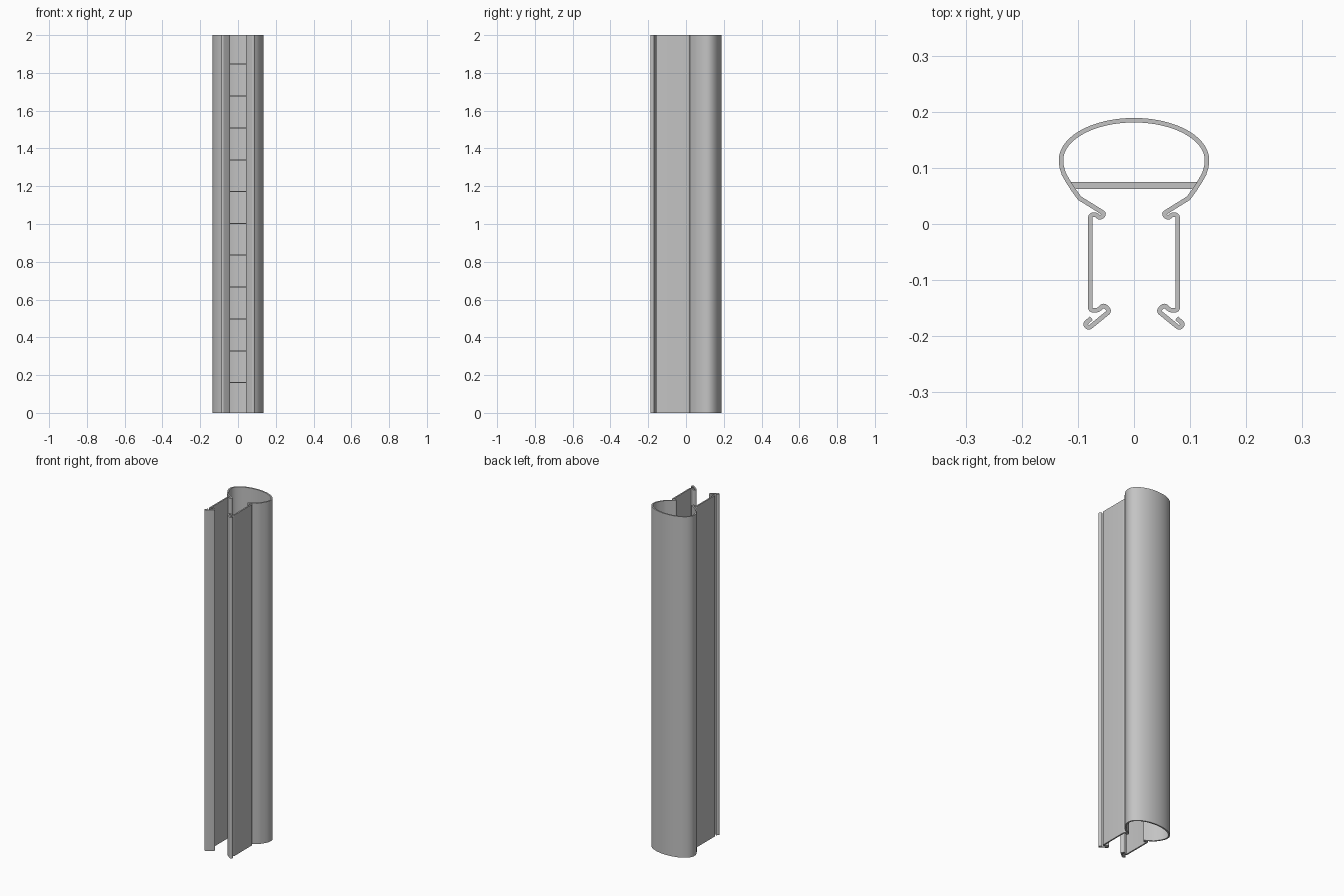
import bpy, bmesh, math
from mathutils import Vector

if "Cube" in bpy.data.objects:
    bpy.data.objects.remove(bpy.data.objects["Cube"])

HEIGHT = 2.0
WALL = 0.008

metal = bpy.data.materials.new("grey_metal")
metal.use_nodes = True
metal.diffuse_color = (0.55, 0.55, 0.55, 1)
metal.node_tree.nodes["Principled BSDF"].inputs["Base Color"].default_value = (0.55, 0.55, 0.55, 1)


def rounded(corners):
    """Round each (x, y, radius) corner of an open path."""
    pts = [Vector(c[:2]) for c in corners]
    out = [pts[0]]
    for i in range(1, len(pts) - 1):
        p, r = pts[i], corners[i][2]
        if r == 0:
            out.append(p)
            continue
        ends = []
        for q in (pts[i - 1], pts[i + 1]):
            d = q - p
            ends.append(p + d.normalized() * min(r, d.length * 0.48))
        for k in range(7):
            t = k / 6
            out.append(ends[0] * (1 - t) ** 2 + p * 2 * t * (1 - t) + ends[1] * t * t)
    return out + [pts[-1]]


def extrude_sheet(name, path):
    """Thicken an open path into a sheet and extrude it upwards."""
    bm = bmesh.new()
    rings = []
    for i, p in enumerate(path):
        a = (p - path[i - 1]).normalized() if i else None
        b = (path[i + 1] - p).normalized() if i < len(path) - 1 else None
        a, b = a or b, b or a
        na, nb = Vector((-a.y, a.x)), Vector((-b.y, b.x))
        n = (na + nb).normalized()
        off = n * (WALL / 2 / max(n.dot(na), 0.6))
        l, r = p + off, p - off
        rings.append([bm.verts.new((q.x, q.y, z)) for q, z in
                      ((l, 0), (r, 0), (r, HEIGHT), (l, HEIGHT))])
    for u, v in zip(rings, rings[1:]):
        for k in range(4):
            j = (k + 1) % 4
            bm.faces.new((u[k], u[j], v[j], v[k]))
    bm.faces.new(rings[0])
    bm.faces.new(rings[-1])
    bmesh.ops.recalc_face_normals(bm, faces=bm.faces)
    mesh = bpy.data.meshes.new(name)
    bm.to_mesh(mesh)
    bm.free()
    mesh.materials.append(metal)
    obj = bpy.data.objects.new(name, mesh)
    bpy.context.collection.objects.link(obj)
    bpy.ops.object.select_all(action='DESELECT')
    obj.select_set(True)
    bpy.context.view_layer.objects.active = obj
    bpy.ops.object.shade_smooth_by_angle(angle=math.radians(30))


# Half of the section: oval back, flank, shoulder hook, side wall, front hook
oval = [Vector((0.130 * math.sin(t), 0.114 + 0.071 * math.cos(t)))
        for t in (math.pi / 2 * k / 20 for k in range(21))]
flank = [Vector(p) for p in ((0.129, 0.102), (0.125, 0.089), (0.117, 0.075), (0.108, 0.061))]
hooks = rounded([
    (0.097, 0.046, 0), (0.052, 0.018, 0.006), (0.061, 0.010, 0.006),
    (0.067, 0.017, 0.005), (0.078, 0.016, 0.006), (0.078, -0.154, 0.006),
    (0.064, -0.154, 0.006), (0.054, -0.144, 0.006), (0.043, -0.155, 0.006),
    (0.081, -0.186, 0.006), (0.088, -0.178, 0.005), (0.076, -0.168, 0)])
half = oval + flank + hooks
mirrored = [Vector((-p.x, p.y)) for p in reversed(half[1:])]
extrude_sheet("profile_shell", mirrored + half)

# Thin cross ribs bridging the oval chamber
for i in range(11):
    bpy.ops.mesh.primitive_cube_add(size=1, location=(0, 0.0685, 0.16 + 0.1686 * i))
    rib = bpy.context.object
    rib.name = f"cross_rib_{i + 1}"
    for v in rib.data.vertices:
        # ends follow the slanted flanks
        half_width = 0.115 if v.co.y > 0 else 0.107
        v.co = (math.copysign(half_width, v.co.x), v.co.y * 0.013, v.co.z * 0.006)
    rib.data.materials.append(metal)
